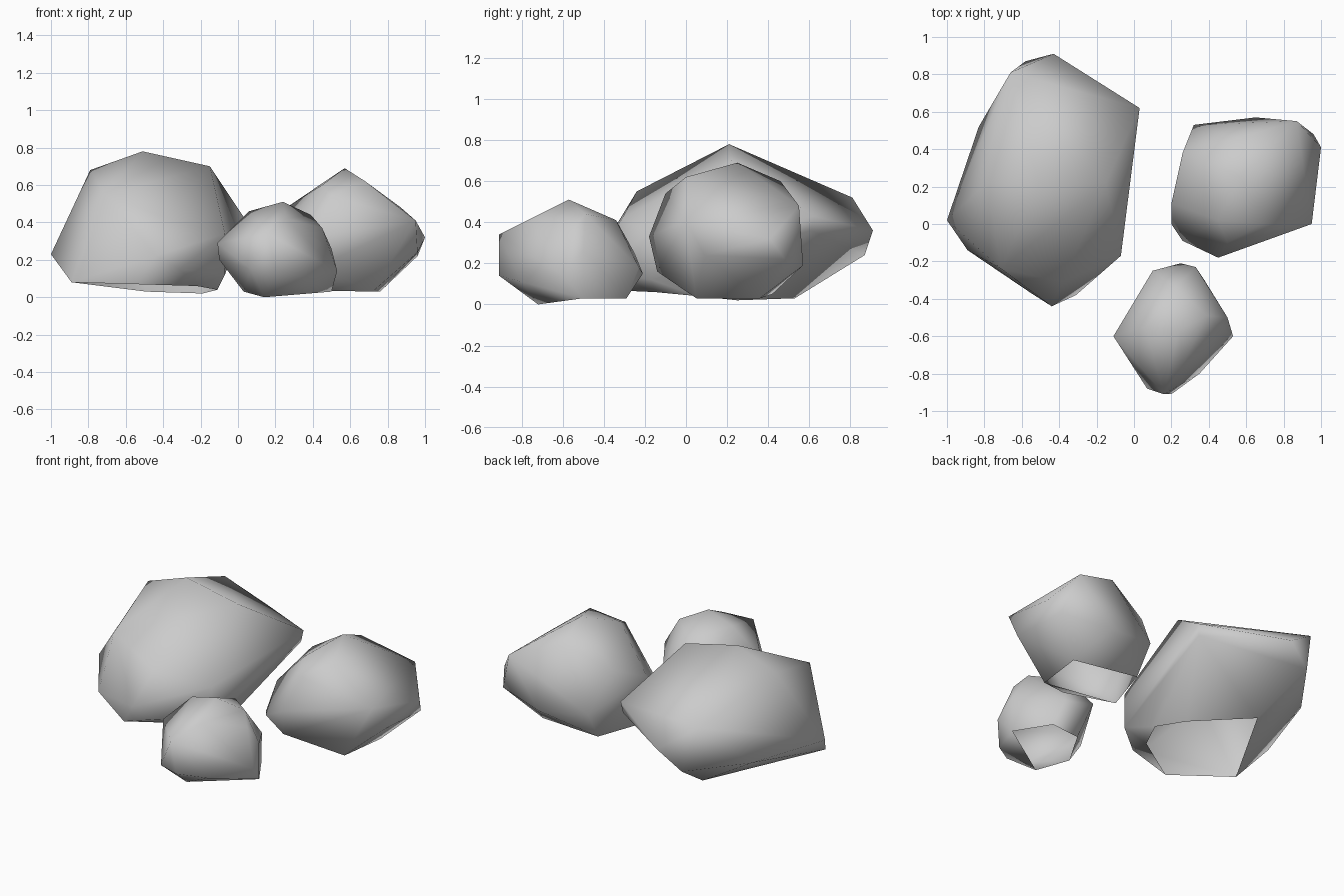
import bpy, bmesh, math


def rock(name, corners):
    """Angular boulder: hull around a few corner points, softly shaded, open underneath."""
    bm = bmesh.new()
    for c in corners:
        bm.verts.new(c)
    bmesh.ops.convex_hull(bm, input=bm.verts[:])
    loose = [v for v in bm.verts if not v.link_faces]
    bmesh.ops.delete(bm, geom=loose, context='VERTS')
    bmesh.ops.recalc_face_normals(bm, faces=bm.faces[:])
    bm.normal_update()
    # the hidden underside is left open
    under = [f for f in bm.faces if f.normal.z < -0.93]
    bmesh.ops.delete(bm, geom=under, context='FACES')
    for f in bm.faces:
        f.smooth = True
    for e in bm.edges:
        e.smooth = e.calc_face_angle(0) < math.radians(75)
    mesh = bpy.data.meshes.new(name)
    bm.to_mesh(mesh)
    bm.free()
    ob = bpy.data.objects.new(name, mesh)
    bpy.context.collection.objects.link(ob)
    return ob


# Large boulder: underside, waist, crown
rock("large_rock", [
    (-.89, -.14, .08), (-.55, -.37, .07), (-.22, -.15, .06), (-.11, .06, .04),
    (-.19, .25, .02), (-.49, .53, .03),
    (-1, .02, .23), (-.44, -.44, .22), (-.31, -.38, .15), (-.07, -.17, .12), (-.07, -.17, .34),
    (.03, .62, .43), (.02, .61, .36), (-.43, .91, .36), (-.58, .87, .24), (-.83, .52, .23),
    (-.66, .81, .52), (-.71, -.24, .55), (-.38, -.31, .42),
    (-.79, .22, .68), (-.15, .22, .70), (-.51, .21, .78)])

# Medium boulder
rock("medium_rock", [
    (.76, .36, .03), (.33, .42, .05), (.24, .12, .04), (.72, .05, .03),
    (.20, 0, .20), (.20, .11, .35), (.26, -.09, .22), (.45, -.18, .33), (.42, -.14, .16),
    (.95, 0, .41), (.96, .09, .24), (1, .41, .32), (.96, .48, .22), (.65, .57, .19),
    (.32, .53, .23), (.87, .55, .48), (.26, .38, .48),
    (.50, -.10, .54), (.45, .02, .60), (.68, 0, .62), (.55, .46, .60), (.57, .25, .69)])

# Small boulder
rock("small_rock", [
    (.50, -.50, .03), (.37, -.29, .03), (.17, -.31, .03), (.03, -.55, .03), (.14, -.72, 0),
    (-.11, -.60, .29), (-.10, -.60, .20), (.07, -.88, .15), (.16, -.91, .34), (.20, -.91, .14),
    (.35, -.80, .11), (.53, -.60, .14), (.50, -.50, .26), (.33, -.23, .18), (.25, -.21, .15),
    (.10, -.25, .25), (.22, -.34, .41), (.06, -.55, .46), (.39, -.49, .44), (.45, -.55, .37),
    (.26, -.75, .42), (.24, -.57, .51)])
